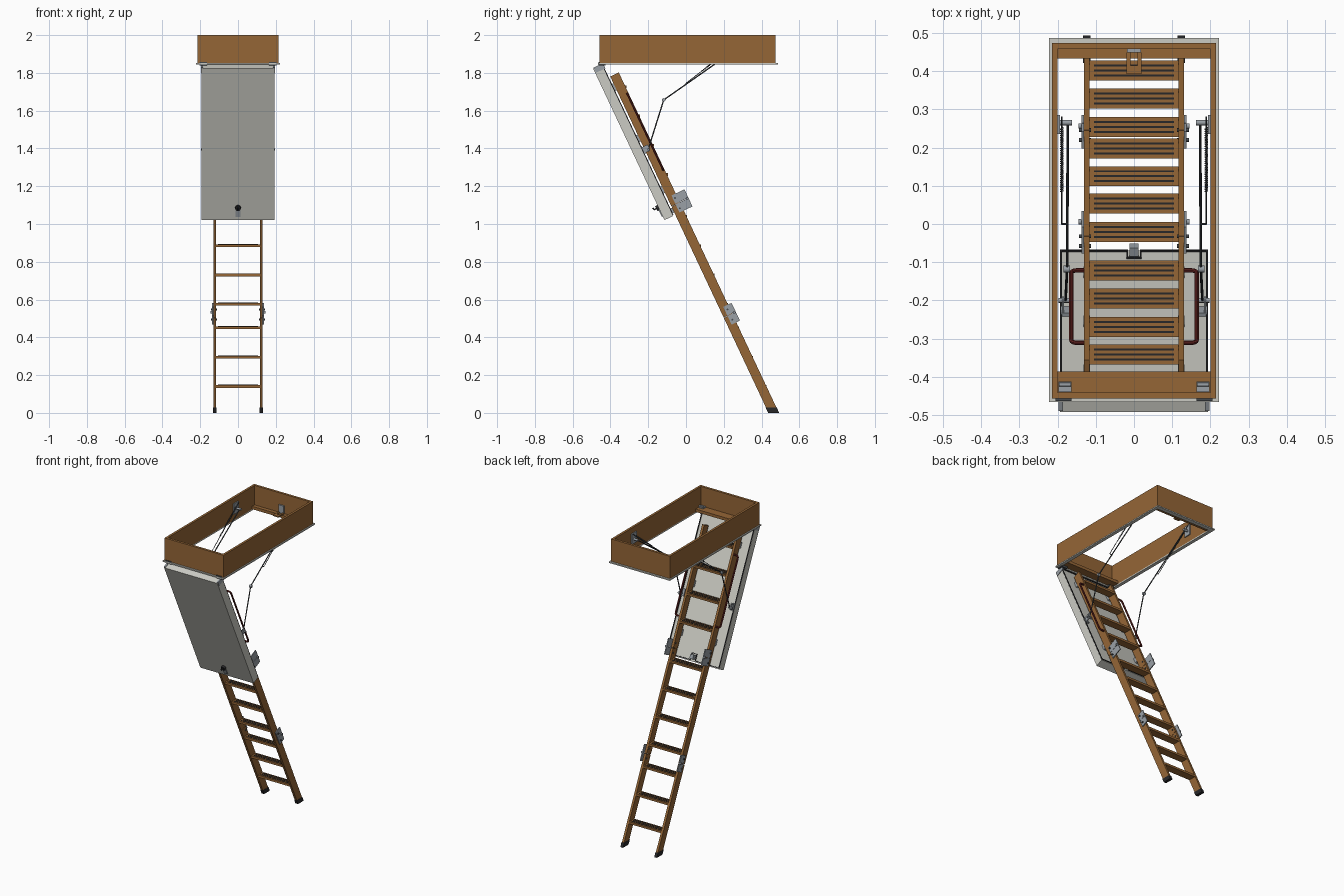
import bpy, bmesh, math
from mathutils import Vector, Matrix

if "Cube" in bpy.data.objects:
    bpy.data.objects.remove(bpy.data.objects["Cube"])

TILT = math.radians(25.2)
FOOT = Vector((0, 0.4645, 0))
ROT = Matrix.Rotation(TILT, 4, 'X')


def material(name, r, g, b):
    m = bpy.data.materials.new(name)
    m.diffuse_color = (r, g, b, 1)
    m.use_nodes = True
    m.node_tree.nodes["Principled BSDF"].inputs["Base Color"].default_value = m.diffuse_color
    return m


WOOD = material("wood", 0.30, 0.133, 0.037)
PANEL = material("light_grey", 0.60, 0.60, 0.55)
METAL = material("steel", 0.32, 0.35, 0.38)
DARK = material("dark_steel", 0.06, 0.068, 0.075)
BLACK = material("black", 0.02, 0.02, 0.022)
RED = material("dark_red", 0.12, 0.016, 0.014)


def ladder(x, u, v):
    """Point on the sloping ladder: u runs up it, v away from the hatch."""
    return FOOT + ROT @ Vector((x, v, u))


def finish(name, bm, mat):
    bmesh.ops.recalc_face_normals(bm, faces=bm.faces)
    me = bpy.data.meshes.new(name)
    bm.to_mesh(me)
    bm.free()
    me.materials.append(mat)
    ob = bpy.data.objects.new(name, me)
    bpy.context.collection.objects.link(ob)
    return ob


def box(name, x, y, z, mat, sloped=False):
    """Box from three (min, max) ranges; sloped uses ladder axes x, v, u."""
    bm = bmesh.new()
    bmesh.ops.create_cube(bm, size=1)
    for p in bm.verts:
        c = [(a + b) / 2 + k * (b - a) for k, (a, b) in zip(p.co, (x, y, z))]
        p.co = ladder(c[0], c[2], c[1]) if sloped else Vector(c)
    return finish(name, bm, mat)


def side_prism(name, x, profile, mat):
    """Extrude a (y, z) profile between two x values."""
    bm = bmesh.new()
    f = bm.faces.new([bm.verts.new((x[0], p[0], p[1])) for p in profile])
    ext = bmesh.ops.extrude_face_region(bm, geom=[f])
    vs = [e for e in ext["geom"] if isinstance(e, bmesh.types.BMVert)]
    bmesh.ops.translate(bm, vec=(x[1] - x[0], 0, 0), verts=vs)
    return finish(name, bm, mat)


def rod(name, a, b, r, mat, sides=12):
    a, b = Vector(a), Vector(b)
    bm = bmesh.new()
    q = Vector((0, 0, 1)).rotation_difference(b - a).to_matrix().to_4x4()
    bmesh.ops.create_cone(bm, cap_ends=True, segments=sides, radius1=r, radius2=r,
                          depth=(b - a).length, matrix=Matrix.Translation((a + b) / 2) @ q)
    return smooth(finish(name, bm, mat))


def smooth(ob):
    bpy.ops.object.select_all(action='DESELECT')
    bpy.context.view_layer.objects.active = ob
    ob.select_set(True)
    bpy.ops.object.shade_smooth_by_angle(angle=math.radians(40))
    return ob


def tube(name, points, r, mat, res=2):
    cu = bpy.data.curves.new(name, 'CURVE')
    cu.dimensions = '3D'
    cu.bevel_depth, cu.bevel_resolution, cu.use_fill_caps = r, res, True
    sp = cu.splines.new('POLY')
    sp.points.add(len(points) - 1)
    for p, c in zip(sp.points, points):
        p.co = (*c, 1)
    cu.materials.append(mat)
    ob = bpy.data.objects.new(name, cu)
    bpy.context.collection.objects.link(ob)
    bpy.ops.object.select_all(action='DESELECT')
    bpy.context.view_layer.objects.active = ob
    ob.select_set(True)
    bpy.ops.object.convert(target='MESH')
    return smooth(bpy.context.object)


def span(s, a, b):
    return tuple(sorted((s * a, s * b)))


# Ceiling frame with inner ledges and thin trim
FZ = (1.853, 2.0)
box("frame_front", (-0.215, 0.215), (-0.457, -0.441), FZ, WOOD)
box("frame_back", (-0.215, 0.215), (0.458, 0.474), FZ, WOOD)
box("front_ledge", (-0.2, 0.2), (-0.441, -0.386), (1.853, 1.872), WOOD)
box("back_ledge", (-0.2, 0.2), (0.433, 0.458), (1.853, 1.872), WOOD)
box("trim_front", (-0.222, 0.222), (-0.466, -0.441), (1.845, 1.853), PANEL)
box("trim_back", (-0.222, 0.222), (0.458, 0.486), (1.845, 1.853), PANEL)

# Hatch door with a seal around its inner edge
FACE = -0.039
box("hatch_panel", (-0.194, 0.194), (-0.089, FACE), (1.17, 2.056), PANEL, True)
box("seal_top", (-0.192, 0.192), (FACE, FACE + 0.005), (2.043, 2.048), BLACK, True)
for s in (-1, 1):
    box("seal_side", span(s, 0.188, 0.193), (FACE, FACE + 0.005), (1.175, 2.048), BLACK, True)
    box("seal_bottom", span(s, 0.018, 0.193), (FACE, FACE + 0.005), (1.175, 1.18), BLACK, True)
    box("seal_notch_side", span(s, 0.016, 0.02), (FACE, FACE + 0.005), (1.175, 1.222), BLACK, True)
box("seal_notch_top", (-0.02, 0.02), (FACE, FACE + 0.005), (1.218, 1.222), BLACK, True)

# Latch in the hatch and its catch on the frame
box("latch_body", (-0.012, 0.012), (FACE, -0.012), (1.185, 1.212), METAL, True)
box("latch_plate", (-0.012, 0.012), (-0.094, -0.089), (1.19, 1.25), METAL, True)
rod("latch_knob", ladder(0, 1.243, -0.089), ladder(0, 1.243, -0.102), 0.015, BLACK, 20)
tube("latch_hook", [ladder(0, 1.243, -0.1), ladder(0, 1.243, -0.115),
                    ladder(0, 1.255, -0.118)], 0.004, BLACK)
box("catch_plate", (-0.018, 0.018), (0.448, 0.458), (1.872, 1.925), METAL)
for s in (-1, 1):
    box("catch_arm", span(s, 0.009, 0.02), (0.392, 0.448), (1.872, 1.88), WOOD)
box("catch_bar", (-0.009, 0.009), (0.392, 0.414), (1.872, 1.88), WOOD)

# Treads with dark grip strips
TREADS = [(0.401, 0.14), (0.328, 0.295), (0.254, 0.45), (0.197, 0.575), (0.125, 0.73),
          (0.054, 0.885), (-0.021, 1.04), (-0.122, 1.262), (-0.195, 1.417),
          (-0.269, 1.572), (-0.341, 1.727)]
for y, z in TREADS:
    box("tread", (-0.116, 0.116), (y - 0.026, y + 0.026), (z - 0.007, z + 0.007), WOOD)
    for d in (-0.013, 0, 0.013):
        box("grip_strip", (-0.105, 0.105), (y + d - 0.0025, y + d + 0.0025),
            (z + 0.007, z + 0.009), BLACK)


def slope_y(z, v):
    """y on the sloping line with offset v at height z."""
    return FOOT.y - z * math.tan(TILT) + v / math.cos(TILT)


for s in (-1, 1):
    box("frame_side", span(s, 0.2, 0.215), (-0.441, 0.458), FZ, WOOD)
    box("trim_side", span(s, 0.2, 0.222), (-0.441, 0.458), (1.845, 1.853), PANEL)

    # Stiles in three folding sections, ending in a rubber foot
    x = span(s, 0.116, 0.131)
    low = [ladder(0, 0.567, -0.025), ladder(0, 0.567, 0.025)]
    side_prism("lower_stile", x, [(slope_y(0.025, 0.025), 0.025), (slope_y(0.025, -0.025), 0.025)]
               + [(p.y, p.z) for p in low], WOOD)
    box("middle_stile", x, (-0.025, 0.025), (0.569, 1.218), WOOD, True)
    box("upper_stile", x, (-0.025, 0.025), (1.22, 1.98), WOOD, True)
    side_prism("foot", span(s, 0.114, 0.133),
               [(slope_y(0, -0.027), 0), (slope_y(0, 0.026), 0),
                (slope_y(0.028, 0.027), 0.028), (slope_y(0.028, -0.027), 0.028)], BLACK)

    # Folding joints: paired plates with pins
    for u, v0, v1, h in ((0.57, -0.003, 0.046, 0.052), (1.222, 0.0, 0.076, 0.05)):
        for e in (-1, 1):
            box("joint_plate", span(s, 0.131, 0.137), (v0, v1),
                span(1, u + e * 0.001, u + e * h), METAL, True)
            rod("joint_pin", ladder(s * 0.112, u + e * 0.03, 0.012),
                ladder(s * 0.144, u + e * 0.03, 0.012), 0.005, DARK)
        rod("joint_hinge", ladder(s * 0.131, u, v1 - 0.008),
            ladder(s * 0.145, u, v1 - 0.008), 0.007, METAL)

    # Spacers tying the upper section to the hatch
    for u in (1.32, 1.62, 1.92):
        box("spacer", span(s, 0.115, 0.132), (FACE, -0.025), (u - 0.02, u + 0.02), METAL, True)

    # Handrail with rounded corners
    pts = [ladder(s * 0.128, 1.414, 0.018)]
    for cu, start in ((1.414 + 0.015, -90), (1.859 - 0.015, 0)):
        for k in range(5):
            a = math.radians(start + k * 22.5)
            pts.append(ladder(s * (0.149 + 0.015 * math.cos(a)), cu + 0.015 * math.sin(a), 0.018))
    pts.append(ladder(s * 0.128, 1.859, 0.018))
    tube("handrail", pts, 0.0058, RED)

    # Folding arm from the frame to the hatch
    top, knee, end = (s * 0.173, 0.265, 1.925), (s * 0.175, -0.118, 1.657), (s * 0.179, -0.2, 1.395)
    rod("upper_arm", top, knee, 0.0035, DARK, 8)
    rod("lower_arm", knee, end, 0.0035, DARK, 8)
    rod("knee_joint", (s * 0.168, -0.118, 1.657), (s * 0.184, -0.118, 1.657), 0.009, METAL)
    rod("arm_pivot", (s * 0.162, 0.265, 1.925), (s * 0.2, 0.265, 1.925), 0.007, METAL)
    box("arm_bracket", span(s, 0.194, 0.2), (0.235, 0.285), (1.895, 1.965), METAL)
    box("hatch_bracket", span(s, 0.168, 0.192), (FACE, -0.03), (1.53, 1.575), METAL, True)
    box("hatch_bracket_ear", span(s, 0.183, 0.188), (-0.03, 0.0), (1.535, 1.57), METAL, True)
    rod("hatch_pin", (s * 0.17, -0.2, 1.395), (s * 0.197, -0.2, 1.395), 0.006, METAL)

    # Coil spring beside the arm
    a, b = Vector((s * 0.189, 0.28, 1.962)), Vector((s * 0.189, 0.0, 1.745))
    side = Vector((0, -(b - a).z, (b - a).y)).normalized()
    coil, n = [], 240
    for i in range(n + 1):
        t = i / n * math.tau * 30
        coil.append(a.lerp(b, 0.1 + 0.6 * i / n)
                    + 0.004 * (math.cos(t) * side + math.sin(t) * Vector((1, 0, 0))))
    tube("spring", coil, 0.0012, DARK, 0)
    rod("spring_rod", a, b, 0.002, DARK, 6)
    rod("spring_hook", b, b + Vector((-s * 0.016, 0, -0.003)), 0.0025, DARK, 8)

    # Hatch hinges on the front ledge
    box("hinge_leaf", span(s, 0.163, 0.198), (-0.44, -0.412), (1.872, 1.879), METAL)
    rod("hinge_barrel", (s * 0.165, -0.42, 1.882), (s * 0.196, -0.42, 1.882), 0.005, METAL)
    box("hinge_strap", span(s, 0.163, 0.205), (-0.463, -0.425), (1.84, 1.858), DARK)
    box("hinge_arm", span(s, 0.186, 0.197), (-0.085, -0.03), (2.03, 2.06), METAL, True)
